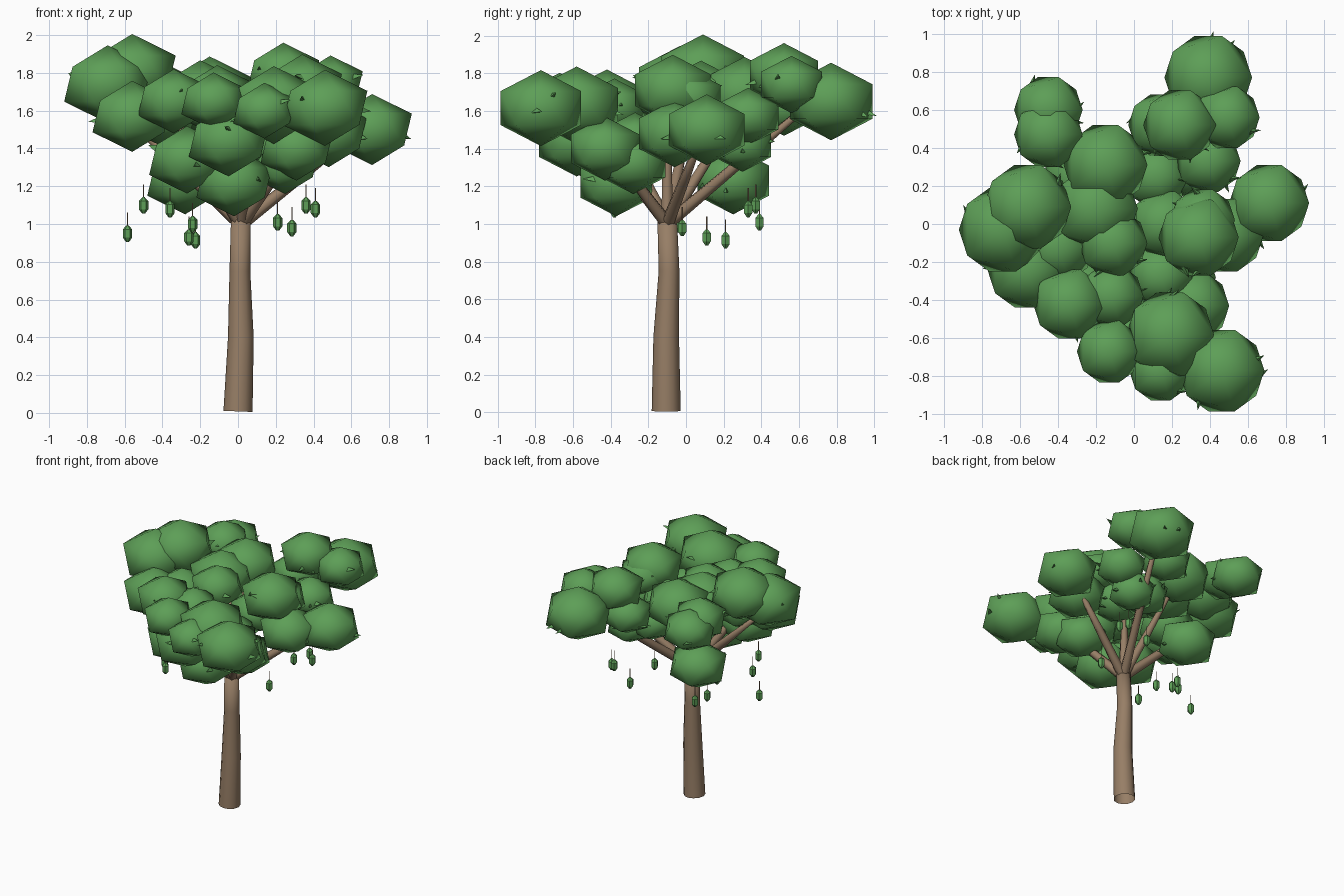
import bpy, bmesh, math, random
from mathutils import Vector, Matrix

random.seed(4)
if "Cube" in bpy.data.objects:
    bpy.data.objects.remove(bpy.data.objects["Cube"])


def material(name, colour):
    mat = bpy.data.materials.new(name)
    mat.use_nodes = True
    mat.diffuse_color = (*colour, 1)
    mat.node_tree.nodes["Principled BSDF"].inputs["Base Color"].default_value = (*colour, 1)
    return mat


leaf_green = material("leaf green", (0.11, 0.345, 0.095))
bark_brown = material("bark brown", (0.31, 0.21, 0.133))


def finish(bm, name, mat, smooth=True):
    """Turn a bmesh into a named, coloured object."""
    mesh = bpy.data.meshes.new(name)
    bm.to_mesh(mesh)
    bm.free()
    mesh.materials.append(mat)
    for face in mesh.polygons:
        face.use_smooth = smooth
    obj = bpy.data.objects.new(name, mesh)
    bpy.context.collection.objects.link(obj)
    return obj


def tube(bm, path, sides):
    """Skin round sections along a path of (x, y, z, radius), closed at the far end."""
    rings = []
    points = [Vector(p[:3]) for p in path]
    up = Vector((0, 0, 1))
    for i, p in enumerate(path):
        along = points[min(i + 1, len(points) - 1)] - points[max(i - 1, 0)]
        turn = up.rotation_difference(along)
        ring = []
        for k in range(sides):
            a = math.tau * k / sides
            offset = turn @ Vector((math.cos(a), math.sin(a), 0))
            ring.append(bm.verts.new(points[i] + offset * p[3]))
        rings.append(ring)
    for low, high in zip(rings, rings[1:]):
        for k in range(sides):
            n = (k + 1) % sides
            bm.faces.new((low[k], low[n], high[n], high[k]))
    bm.faces.new(rings[-1])


def leaf_clump(bm, x, y, z, radius):
    """Squashed icosahedron whose outline from above has the given radius."""
    r = radius / 0.894
    place = Matrix.Translation((x, y, z)) @ Matrix.Diagonal((r, r, r * 0.8, 1))
    bmesh.ops.create_icosphere(bm, subdivisions=1, radius=1, matrix=place)


def leaf_tip(bm, x, y, z, radius):
    """Small pointed leaf slanting out of a clump."""
    a = random.uniform(0, math.tau)
    out = Vector((math.cos(a), math.sin(a), random.uniform(-0.4, 0.4))).normalized()
    spot = Vector((x, y, z)) + out * radius * 0.97
    slant = out + Vector((-out.y, out.x, 0)) * random.uniform(-1, 1)
    turn = slant.to_track_quat('Z', 'Y').to_matrix().to_4x4()
    bmesh.ops.create_cone(bm, cap_ends=True, segments=3, radius1=0.022, radius2=0,
                          depth=0.07, matrix=Matrix.Translation(spot) @ turn)


# Leaf clumps: x, y, z, radius
canopy = {
    "back_left_leaves": [
        (.39, .77, 1.65, .23), (.49, .56, 1.74, .17), (.24, .52, 1.79, .19),
        (.14, .52, 1.62, .17), (.39, .33, 1.57, .17), (.12, .25, 1.47, .17),
        (.27, .3, 1.42, .16)],
    "left_leaves": [
        (.71, .11, 1.5, .21), (.34, -.07, 1.71, .21), (.36, .02, 1.67, .17),
        (.48, -.06, 1.48, .2), (.16, 0, 1.52, .18)],
    "front_left_leaves": [
        (.14, -.27, 1.44, .17), (.31, -.43, 1.4, .19), (.19, -.58, 1.63, .23),
        (.46, -.77, 1.615, .225), (.14, -.77, 1.6, .165), (.25, -.28, 1.32, .18)],
    "front_right_leaves": [
        (-.13, -.67, 1.65, .17), (-.05, -.58, 1.44, .21), (-.34, -.42, 1.65, .19),
        (-.12, -.38, 1.62, .17), (-.02, -.37, 1.22, .2), (-.27, -.38, 1.34, .2)],
    "right_leaves": [
        (-.56, .09, 1.8, .23), (-.69, -.03, 1.74, .23), (-.56, -.24, 1.57, .21),
        (-.4, -.12, 1.58, .19), (-.11, -.1, 1.68, .18), (-.2, .08, 1.67, .22)],
    "back_right_leaves": [
        (-.15, .31, 1.69, .22), (-.45, .6, 1.68, .18), (-.45, .47, 1.72, .18),
        (-.28, .25, 1.23, .2)],
}
for name, clumps in canopy.items():
    bm = bmesh.new()
    for clump in clumps:
        leaf_clump(bm, *clump)
    finish(bm, name, leaf_green)

bm = bmesh.new()
for clumps in canopy.values():
    for clump in clumps:
        for _ in range(3):
            leaf_tip(bm, *clump)
finish(bm, "leaf_tips", leaf_green, smooth=False)

# Trunk, hollow at the foot
bm = bmesh.new()
tube(bm, [(0, -.105, .008, .077), (.015, -.105, .4, .068),
          (.01, -.09, .75, .055), (.015, -.1, 1.03, .052)], 12)
finish(bm, "trunk", bark_brown)

# Branches fan out from the trunk top into the clumps
fork = Vector((.015, -.1, 1.0))
branch_ends = [(.35, .66, 1.64), (.3, -.4, 1.4), (-.33, -.38, 1.55), (0, -.1, 1.6),
               (-.12, .28, 1.6), (.6, .08, 1.46), (-.6, .02, 1.58), (.08, -.5, 1.5)]
bm = bmesh.new()
for end in branch_ends:
    end = Vector(end)
    start = fork + (end - fork).normalized() * 0.02
    middle = fork.lerp(end, 0.5)
    tube(bm, [(*start, .036), (*middle, .029), (*end, .016)], 6)
finish(bm, "branches", bark_brown)

# Hanging fruits, each on a thin stalk
fruit_spots = [(-.585, -.07, .95), (-.5, -.11, 1.1), (-.36, -.38, 1.08), (-.24, -.04, 1.0),
               (-.26, .11, .93), (-.225, .21, .915), (.21, .39, 1.01), (.285, -.02, .98),
               (.36, .37, 1.1), (.41, .33, 1.08)]
fruits, stalks = bmesh.new(), bmesh.new()
for x, y, z in fruit_spots:
    tube(fruits, [(x, y, z - .045, .008), (x, y, z - .022, .025),
                  (x, y, z + .022, .025), (x, y, z + .042, .006)], 6)
    tube(stalks, [(x, y, z + .04, .003), (x, y, z + .11, .003)], 4)
finish(fruits, "fruits", leaf_green, smooth=False)
finish(stalks, "fruit_stalks", bark_brown)
